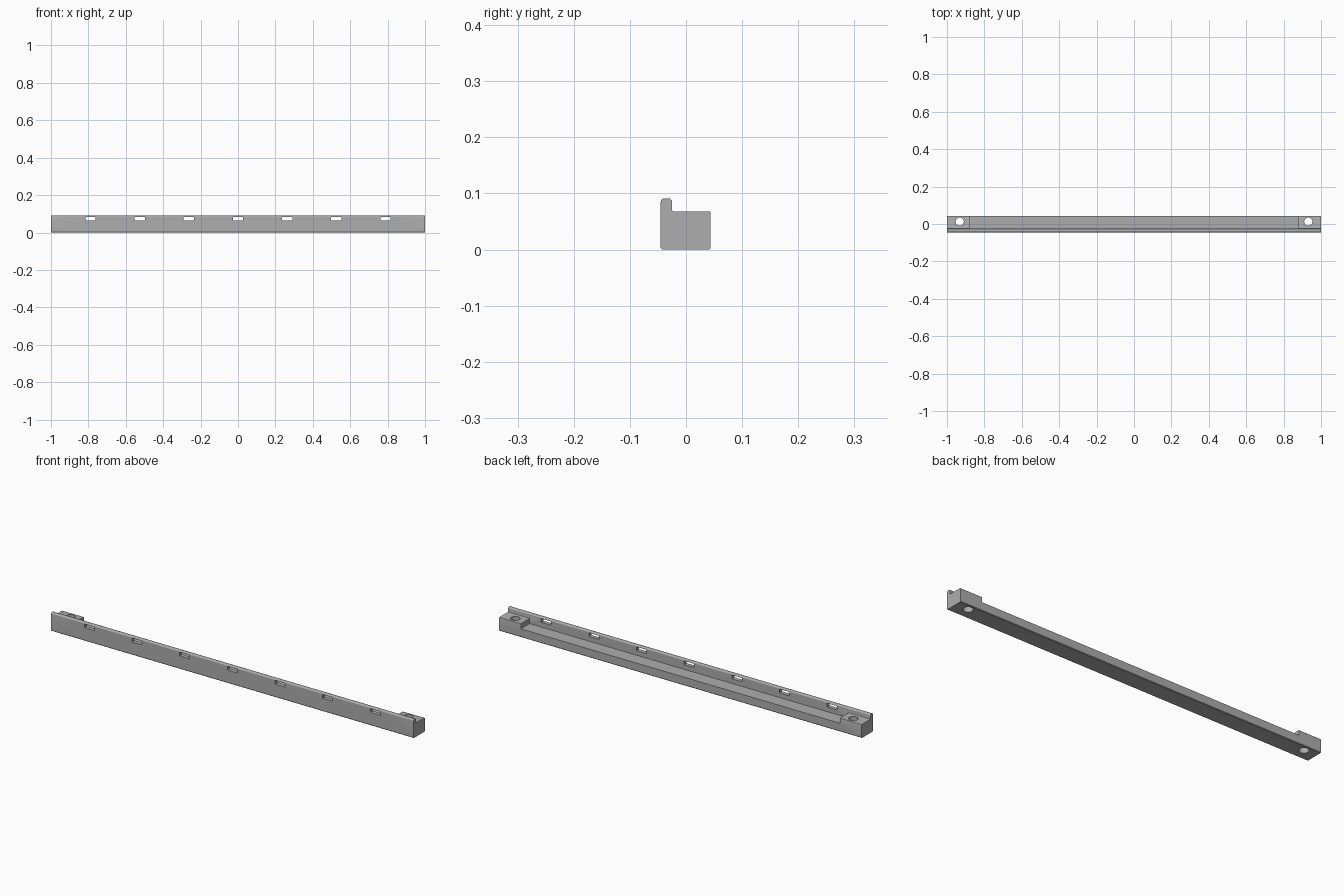
import bpy, bmesh, math
from mathutils import Matrix

cube = bpy.data.objects.get("Cube")
if cube:
    bpy.data.objects.remove(cube, do_unlink=True)

grey = bpy.data.materials.new("mid_grey")
grey.use_nodes = True
colour = (0.42, 0.42, 0.42, 1)
grey.diffuse_color = colour
grey.node_tree.nodes["Principled BSDF"].inputs["Base Color"].default_value = colour

FRONT, BACK, FENCE = -0.045, 0.044, -0.025
BLOCK_TOP, FLOOR, TOP = 0.068, 0.042, 0.091


def arc(y, z, r, start, end, steps=5):
    angles = [math.radians(start + (end - start) * i / steps) for i in range(steps + 1)]
    return [(y + r * math.cos(a), z + r * math.sin(a)) for a in angles]


def make_object(name, bm):
    bmesh.ops.recalc_face_normals(bm, faces=bm.faces)
    mesh = bpy.data.meshes.new(name)
    bm.to_mesh(mesh)
    bm.free()
    mesh.materials.append(grey)
    obj = bpy.data.objects.new(name, mesh)
    bpy.context.collection.objects.link(obj)
    return obj


# Rail cross-section with a round-topped fence and a filleted ledge
def section(bm):
    r, c = 0.006, 0.003
    profile = [(FRONT, c), (FRONT + c, 0), (BACK - c, 0), (BACK, c)]
    profile += arc(BACK - c, BLOCK_TOP - c, c, 0, 90, 3)
    profile += arc(FENCE + c, BLOCK_TOP + c, c, 270, 180, 3)
    profile += arc(FENCE - r, TOP - r, r, 0, 90)
    profile += arc(FRONT + r, TOP - r, r, 90, 180)
    face = bm.faces.new([bm.verts.new((-1, y, z)) for y, z in profile])
    out = bmesh.ops.extrude_face_region(bm, geom=[face])
    verts = [v for v in out["geom"] if isinstance(v, bmesh.types.BMVert)]
    bmesh.ops.translate(bm, verts=verts, vec=(2, 0, 0))


bm = bmesh.new()
section(bm)
rail = make_object("rail", bm)


def add_box(bm, centre, size):
    bmesh.ops.create_cube(bm, size=1, matrix=Matrix.Translation(centre) @ Matrix.Diagonal((*size, 1)))


def cut(name, bm):
    cutter = make_object(name, bm)
    cutter.hide_render = True
    mod = rail.modifiers.new(name, "BOOLEAN")
    mod.operation = "DIFFERENCE"
    mod.solver = "EXACT"
    mod.object = cutter
    return cutter


# Long recess between the two end blocks
bm = bmesh.new()
add_box(bm, (0, (FENCE + 0.1) / 2, (FLOOR + 0.075) / 2), (1.76, 0.1 - FENCE, 0.075 - FLOOR))
cutters = [cut("recess_cutter", bm)]

# Row of slots through the fence
bm = bmesh.new()
for i in range(-3, 4):
    add_box(bm, (i * 0.263, -0.035, 0.0745), (0.055, 0.05, 0.019))
cutters.append(cut("slot_cutter", bm))

# Screw hole through each end block
bm = bmesh.new()
for side in (-1, 1):
    bmesh.ops.create_cone(bm, cap_ends=True, segments=32, radius1=0.022, radius2=0.022,
                          depth=0.3, matrix=Matrix.Translation((side * 0.932, 0.013, 0.03)))
cutters.append(cut("screw_hole_cutter", bm))

# Apply the cuts and remove the cutters
bpy.ops.object.select_all(action="DESELECT")
bpy.context.view_layer.objects.active = rail
rail.select_set(True)
for mod in list(rail.modifiers):
    bpy.ops.object.modifier_apply(modifier=mod.name)
for cutter in cutters:
    bpy.data.objects.remove(cutter, do_unlink=True)
bpy.ops.object.shade_smooth_by_angle(angle=math.radians(35))
